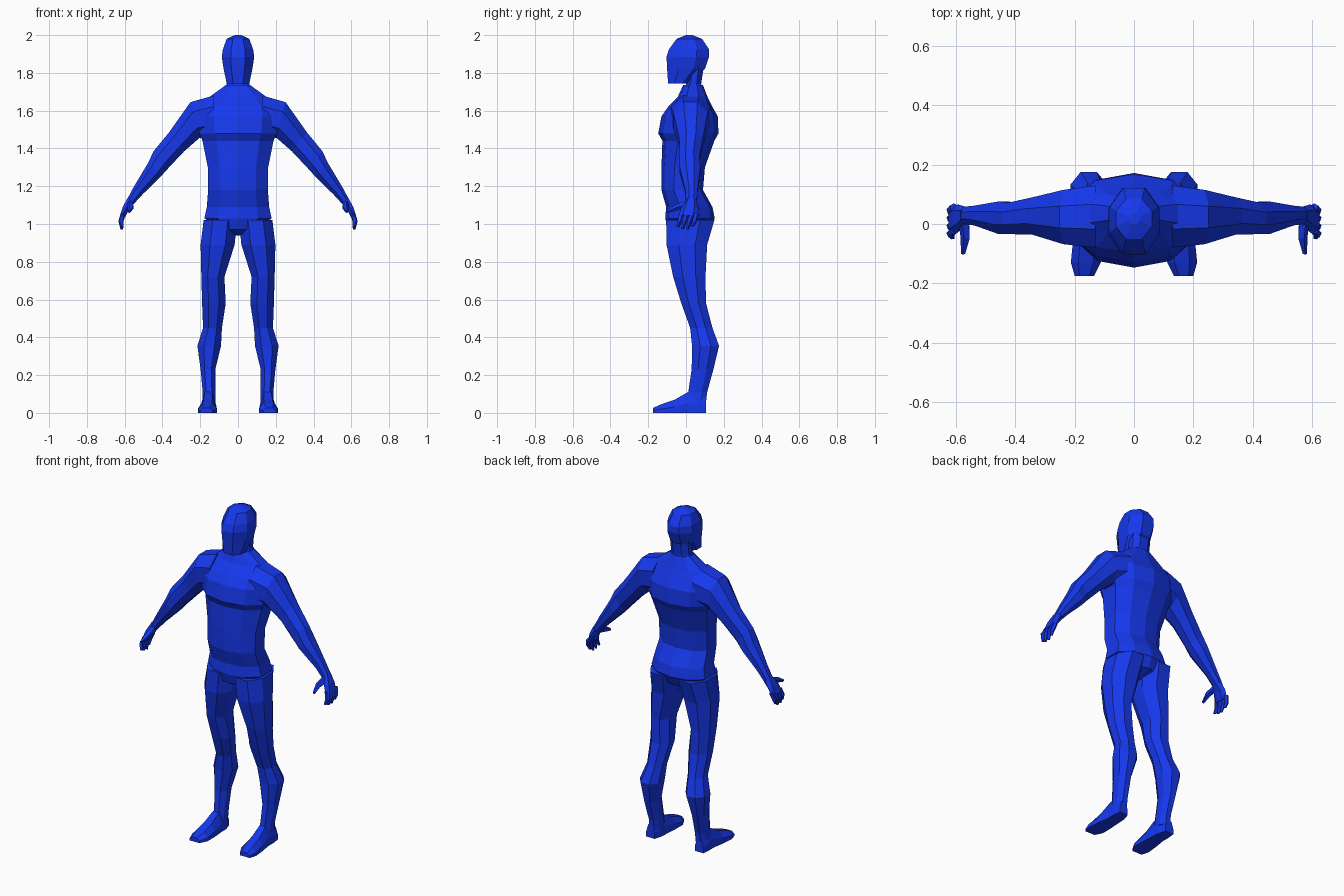
import bpy, bmesh
from mathutils import Vector

blue = bpy.data.materials.new("blue")
blue.diffuse_color = (0.008, 0.04, 0.85, 1)

OCT = [(-1, -.4), (-.45, -1), (.45, -1), (1, -.4), (1, .4), (.45, 1), (-.45, 1), (-1, .4)]
TRUNK = [(-1, -.4), (-.6, -.86), (0, -1), (.6, -.86), (1, -.4),
         (1, .4), (.6, .86), (0, 1), (-.6, .86), (-1, .4)]
BOX = [(-1, -.55), (0, -1), (1, -.55), (1, .55), (0, 1), (-1, .55)]


def loft(name, rings, mirror=False):
    """Skin a list of point rings into one flat-shaded closed tube (or several tubes)."""
    bm = bmesh.new()
    groups = rings if isinstance(rings[0][0], list) else [rings]
    for group in groups:
        vs = [[bm.verts.new(p) for p in ring] for ring in group]
        n = len(vs[0])
        for r, s in zip(vs, vs[1:]):
            for i in range(n):
                j = (i + 1) % n
                bm.faces.new((r[i], r[j], s[j], s[i]))
        bm.faces.new(vs[0])
        bm.faces.new(vs[-1])
    bmesh.ops.recalc_face_normals(bm, faces=bm.faces[:])
    me = bpy.data.meshes.new(name)
    bm.to_mesh(me)
    bm.free()
    me.materials.append(blue)
    ob = bpy.data.objects.new(name, me)
    bpy.context.collection.objects.link(ob)
    if mirror:
        ob.modifiers.new("mirror", 'MIRROR').use_mirror_merge = False
    return ob


def slanted(ax, az, bx, bz, y0, y1, shape=OCT):
    """Ring spanning a to b in the xz plane and y0 to y1 in depth."""
    return [Vector(((ax + bx) / 2 + u * (bx - ax) / 2, (y0 + y1) / 2 + v * (y1 - y0) / 2,
                    (az + bz) / 2 + u * (bz - az) / 2)) for u, v in shape]


def level(z, x0, x1, y0, y1, shape=OCT):
    return slanted(x0, z, x1, z, y0, y1, shape)


def stick(points, radii):
    """Thin five-sided rod through points, for digits."""
    from math import sin, cos, tau
    pts = [Vector(p) for p in points]
    q = (pts[-1] - pts[0]).to_track_quat('Z', 'Y')
    return [[p + q @ Vector((r * cos(tau * i / 5), r * sin(tau * i / 5), 0)) for i in range(5)]
            for p, r in zip(pts, radii)]


# Torso: height, half width, front, back
torso = [(.94, .03, -.04, .05), (.97, .09, -.095, .125), (1.03, .178, -.11, .152),
         (1.09, .165, -.105, .14), (1.18, .158, -.13, .09), (1.30, .16, -.13, .10),
         (1.44, .188, -.125, .15), (1.48, .205, -.147, .172), (1.57, .215, -.13, .168),
         (1.62, .205, -.095, .14), (1.67, .155, -.045, .115), (1.735, .065, -.015, .09)]
loft("torso", [level(z, -w, w, f, b, TRUNK) for z, w, f, b in torso])

# Neck and head
neck = [(1.66, .09, -.03, .115), (1.74, .06, 0, .08), (1.84, .06, .01, .095)]
loft("neck", [level(z, -w, w, f, b) for z, w, f, b in neck])
head = [(1.745, .06, -.095, .02), (1.82, .076, -.1, .1), (1.885, .086, -.103, .122),
        (1.925, .08, -.09, .122), (1.98, .06, -.05, .085), (2.0, .018, 0, .035)]
loft("head", [level(z, -w, w, f, b) for z, w, f, b in head])

# Legs: height, inner x, outer x, front, back
legs = [(1.02, .005, .182, -.105, .15), (.89, .018, .198, -.103, .112),
        (.72, .072, .194, -.068, .103), (.58, .065, .19, -.025, .106),
        (.45, .085, .185, .022, .14), (.355, .09, .215, .032, .175),
        (.23, .12, .198, .03, .145), (.11, .12, .187, .012, .112), (.05, .12, .19, .0, .105)]
loft("legs", [level(z, i, o, f, b) for z, i, o, f, b in legs], True)

# Feet: y, inner x, outer x, top height
feet = [(.107, .135, .19, .075), (.06, .12, .195, .11), (.01, .118, .195, .11),
        (-.06, .113, .206, .07), (-.13, .112, .213, .046), (-.175, .135, .2, .026)]
sole = [(0, 0), (1, 0), (1, .45), (.75, 1), (.25, 1), (0, .45)]
loft("feet", [[Vector((i + u * (o - i), y, v * h)) for u, v in sole]
              for y, i, o, h in feet], True)

# Arms: outer point, inner point, front, back
arms = [(.13, 1.68, .13, 1.47, -.08, .13), (.252, 1.645, .205, 1.455, -.068, .115),
        (.365, 1.485, .285, 1.385, -.036, .09), (.447, 1.385, .365, 1.3, -.034, .072),
        (.475, 1.325, .41, 1.25, -.034, .076), (.55, 1.2, .507, 1.155, -.005, .062),
        (.585, 1.135, .55, 1.108, .0, .058)]
loft("arms", [slanted(*a) for a in arms], True)

# Hands: palm, four fingers and a thumb
palm = [(.585, 1.138, .55, 1.108, .0, .058), (.61, 1.09, .578, 1.075, -.028, .066),
        (.625, 1.045, .598, 1.035, -.04, .06)]
loft("palms", [slanted(*p, BOX) for p in palm], True)
digits = [stick([(.608, y + .012, 1.055), (.62, y, 1.015), (tip, y - .012, .972 + lift)],
                (.014, .0135, .008))
          for y, tip, lift in [(-.033, .612, .012), (-.008, .615, .002), (.019, .615, .0), (.045, .618, .016)]]
digits.append(stick([(.573, .01, 1.105), (.568, -.045, 1.09), (.576, -.1, 1.065)],
                    (.02, .017, .008)))
loft("digits", digits, True)
